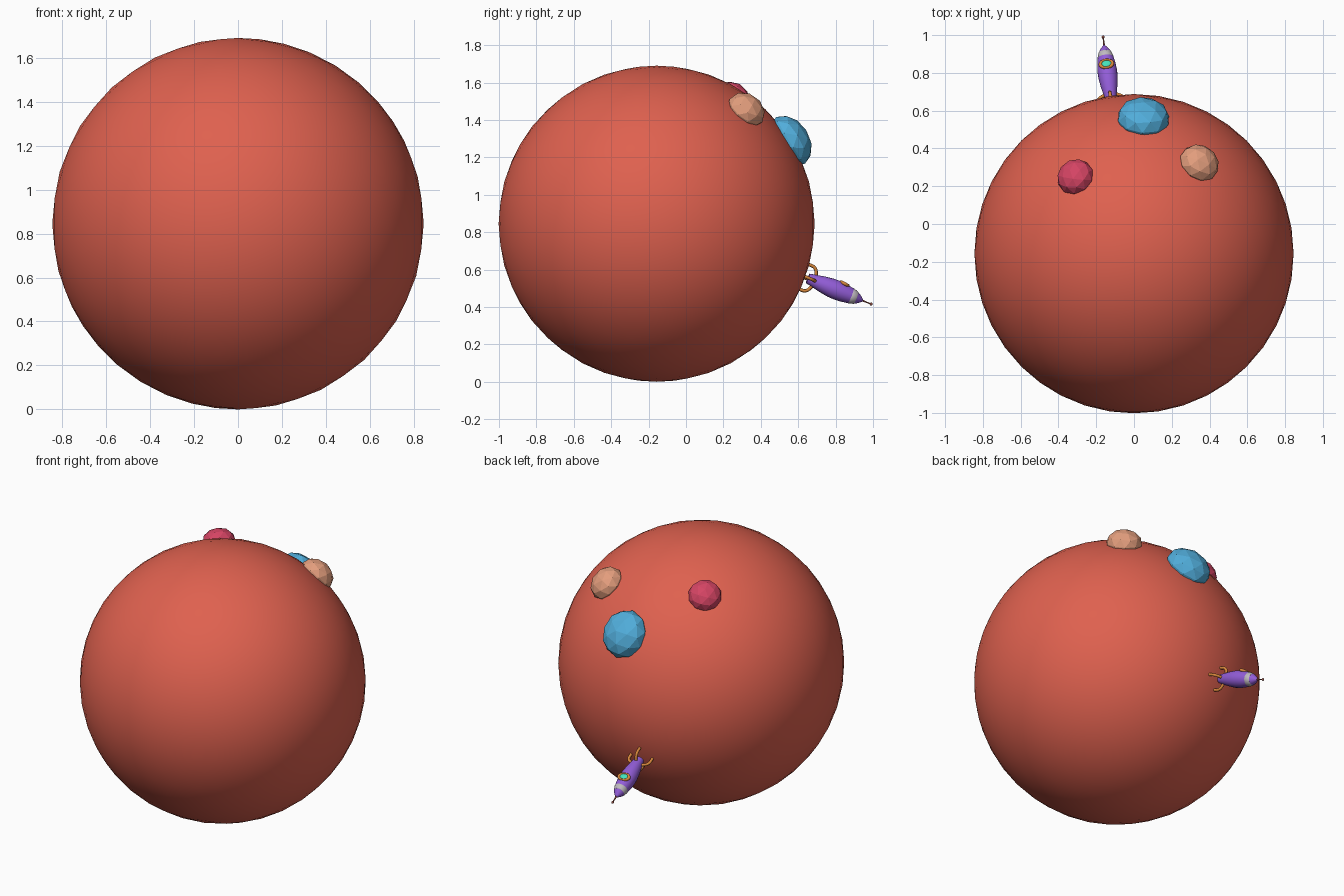
import bpy, math
from mathutils import Vector, Matrix

if "Cube" in bpy.data.objects:
    bpy.data.objects.remove(bpy.data.objects["Cube"])

def mat(name, rgb):
    m = bpy.data.materials.new(name)
    m.diffuse_color = (*[(c / 255) ** 2.2 for c in rgb], 1)
    m.use_nodes = True
    m.node_tree.nodes["Principled BSDF"].inputs["Base Color"].default_value = m.diffuse_color
    return m

RED = mat("planet_red", (222, 97, 80))
BLUE = mat("rock_blue", (82, 172, 218))
TAN = mat("rock_tan", (226, 156, 124))
PINK = mat("rock_pink", (212, 70, 100))
PURPLE = mat("hull_purple", (146, 94, 216))
ORANGE = mat("trim_orange", (214, 134, 62))
GREY = mat("band_grey", (190, 185, 190))
TEAL = mat("glass_teal", (70, 225, 185))
BROWN = mat("antenna_brown", (150, 85, 75))

def finish(name, m, smooth=True):
    o = bpy.context.object
    o.name = name
    o.data.materials.append(m)
    if smooth:
        bpy.ops.object.shade_smooth_by_angle(angle=math.radians(50))
    return o

# planet
C, R = Vector((0, -0.157, 0.845)), 0.845
bpy.ops.mesh.primitive_ico_sphere_add(subdivisions=4, radius=R, location=C)
finish("planet", RED)

# faceted boulders half sunk into the planet, squashed along the surface normal
def boulder(name, d, size, m):
    d = Vector(d).normalized()
    bpy.ops.mesh.primitive_ico_sphere_add(subdivisions=2, radius=1)
    o = finish(name, m, False)
    o.matrix_world = (Matrix.Translation(C + d * R) @ d.to_track_quat('Z', 'Y').to_matrix().to_4x4()
                      @ Matrix.Diagonal((*size, 1)))

boulder("large_boulder", (0.05, 0.715, 0.445), (0.14, 0.147, 0.10), BLUE)
boulder("right_boulder", (0.35, 0.485, 0.615), (0.108, 0.108, 0.085), TAN)
boulder("left_boulder", (-0.31, 0.405, 0.674), (0.1, 0.1, 0.08), PINK)

# rocket frame: local z = long axis, local y = window side
base, tip = Vector((-0.122, 0.651, 0.553)), Vector((-0.164, 0.993, 0.414))
w = (tip - base).normalized()
v = (Vector((0, 0, 1)) - w * w.z).normalized()
u = v.cross(w)
F = Matrix.Translation(base) @ Matrix((u, v, w)).transposed().to_4x4()

# turned part from a (radius, height) profile
def lathe(name, prof, m, n=24):
    verts = [(r * math.cos(2 * math.pi * i / n), r * math.sin(2 * math.pi * i / n), z)
             for r, z in prof for i in range(n)]
    faces = [(k * n + i, k * n + (i + 1) % n, (k + 1) * n + (i + 1) % n, (k + 1) * n + i)
             for k in range(len(prof) - 1) for i in range(n)]
    faces += [tuple(range(n))[::-1], tuple(range(len(verts) - n, len(verts)))]
    me = bpy.data.meshes.new(name)
    me.from_pydata(verts, [], faces)
    o = bpy.data.objects.new(name, me)
    bpy.context.collection.objects.link(o)
    bpy.context.view_layer.objects.active = o
    bpy.ops.object.select_all(action='DESELECT')
    o.select_set(True)
    finish(name, m)
    o.matrix_world = F

lathe("rocket_hull", [(0.027, 0), (0.035, 0.04), (0.044, 0.085), (0.051, 0.135),
                      (0.052, 0.17), (0.049, 0.21), (0.042, 0.25)], PURPLE)
lathe("rocket_band", [(0.042, 0.25), (0.043, 0.253), (0.034, 0.28), (0.033, 0.281)], GREY)
lathe("rocket_nose", [(0.033, 0.28), (0.022, 0.3), (0.01, 0.314), (0.005, 0.32)], PURPLE)
lathe("antenna", [(0.006, 0.312), (0.004, 0.34), (0.003, 0.368)], BROWN, 10)
bpy.ops.mesh.primitive_uv_sphere_add(segments=12, ring_count=8, radius=0.008)
finish("antenna_ball", BROWN).matrix_world = F @ Matrix.Translation((0, 0, 0.368))

# porthole ring and glass
P = F @ Matrix.Translation((0, 0.046, 0.195)) @ Matrix.Rotation(math.radians(-83), 4, 'X')
bpy.ops.mesh.primitive_torus_add(major_radius=0.031, minor_radius=0.009,
                                 major_segments=24, minor_segments=10)
finish("window_ring", ORANGE).matrix_world = P @ Matrix.Diagonal((1.05, 0.75, 1, 1))
bpy.ops.mesh.primitive_uv_sphere_add(segments=20, ring_count=10, radius=1)
finish("window_glass", TEAL).matrix_world = P @ Matrix.Diagonal((0.029, 0.023, 0.01, 1))

# four curved landing legs
for k in range(4):
    cu = bpy.data.curves.new("landing_leg", 'CURVE')
    cu.dimensions = '3D'
    cu.bevel_depth, cu.bevel_resolution, cu.use_fill_caps = 0.009, 2, True
    s = cu.splines.new('BEZIER')
    pts = [(0.03, 0.038), (0.065, 0.016), (0.071, -0.03)]
    s.bezier_points.add(len(pts) - 1)
    for b, (r, z) in zip(s.bezier_points, pts):
        b.co = (r, 0, z)
        b.handle_left_type = b.handle_right_type = 'AUTO'
    s.resolution_u = 6
    cu.materials.append(ORANGE)
    o = bpy.data.objects.new(f"landing_leg_{k + 1}", cu)
    bpy.context.collection.objects.link(o)
    o.matrix_world = F @ Matrix.Rotation(k * math.pi / 2, 4, 'Z')
